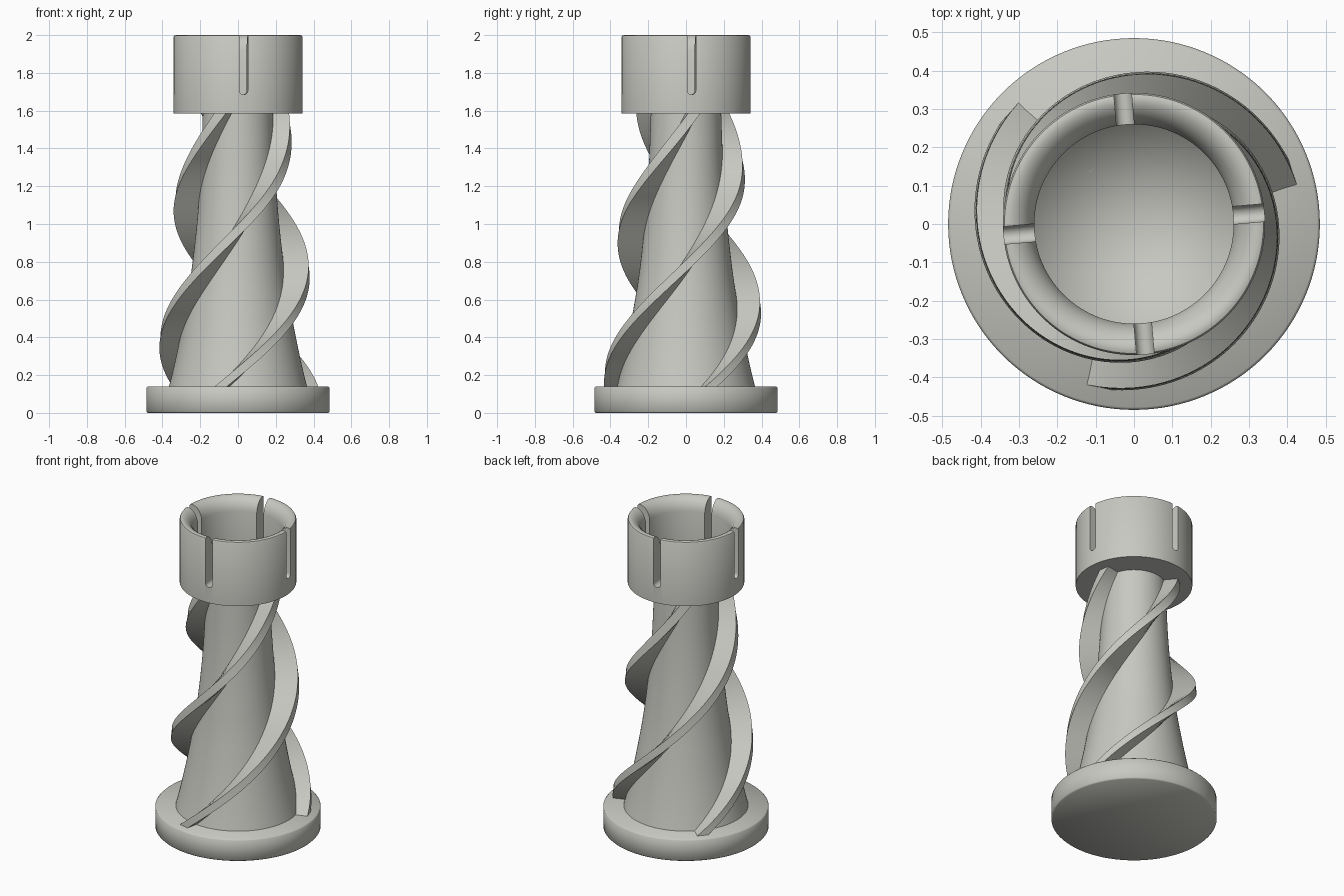
import bpy, bmesh, math
from mathutils import Matrix

if "Cube" in bpy.data.objects:
    bpy.data.objects.remove(bpy.data.objects["Cube"])

stone = bpy.data.materials.new("warm_grey")
stone.diffuse_color = (0.58, 0.58, 0.54, 1)
stone.use_nodes = True
stone.node_tree.nodes["Principled BSDF"].inputs["Base Color"].default_value = stone.diffuse_color


def add_object(name, bm):
    bmesh.ops.recalc_face_normals(bm, faces=bm.faces)
    me = bpy.data.meshes.new(name)
    bm.to_mesh(me)
    bm.free()
    me.materials.append(stone)
    ob = bpy.data.objects.new(name, me)
    bpy.context.collection.objects.link(ob)
    return ob


def activate(ob):
    bpy.ops.object.select_all(action='DESELECT')
    ob.select_set(True)
    bpy.context.view_layer.objects.active = ob


def smooth(ob, angle=32):
    activate(ob)
    bpy.ops.object.shade_smooth_by_angle(angle=math.radians(angle))


def lathe(name, profile, n=128):
    """Closed solid of revolution; first and last points lie on the axis."""
    bm = bmesh.new()
    rings = []
    for r, z in profile:
        if r == 0:
            rings.append([bm.verts.new((0, 0, z))] * n)
        else:
            rings.append([bm.verts.new((r * math.cos(2 * math.pi * i / n),
                                        r * math.sin(2 * math.pi * i / n), z)) for i in range(n)])
    for a, b in zip(rings, rings[1:]):
        for i in range(n):
            j = (i + 1) % n
            quad = list(dict.fromkeys((a[i], a[j], b[j], b[i])))
            bm.faces.new(quad)
    return add_object(name, bm)


def interp(table, z):
    for (z0, r0), (z1, r1) in zip(table, table[1:]):
        if z <= z1:
            return r0 + (r1 - r0) * (z - z0) / (z1 - z0)
    return table[-1][1]


def eased(table, z, w=0.1):
    """Slightly averaged lookup for a soft curve."""
    return sum(interp(table, z + w * k / 4) for k in range(-4, 5)) / 9


STEM = [(-0.2, 0.465), (0.14, 0.363), (0.4, 0.305), (0.7, 0.252), (1.0, 0.217),
        (1.25, 0.198), (1.585, 0.186), (1.8, 0.182)]
FIN = [(-0.2, 0.465), (0.14, 0.436), (0.4, 0.411), (0.6, 0.39), (0.8, 0.372), (1.0, 0.352),
       (1.15, 0.332), (1.3, 0.303), (1.5, 0.276), (1.8, 0.25)]

# Round foot
smooth(lathe("base", [(0, 0), (0.478, 0), (0.485, 0.007), (0.485, 0.133), (0.478, 0.14), (0, 0.14)]), 50)

# Flared stem with the cup on top: rounded rim, straight bore, conical floor
Z0, Z1 = 0.13, 1.585
profile = [(0, Z0)]
for i in range(25):
    z = Z0 + (Z1 - Z0) * i / 24
    profile.append((eased(STEM, z), z))
profile += [(0.342, Z1), (0.342, 1.99), (0.338, 1.997), (0.33, 2.0), (0.318, 1.999), (0.305, 1.994),
            (0.29, 1.983), (0.277, 1.967), (0.267, 1.947), (0.26, 1.92), (0.26, 1.67), (0, 1.40)]
cup = lathe("stem_and_cup", profile)

# Four round-bottomed slots in the cup wall
bm = bmesh.new()
w, bottom = 0.023, 1.685
outline = [(w, 2.1), (-w, 2.1)]
outline += [(w * math.cos(a), bottom + w + w * math.sin(a))
            for a in (math.pi + math.pi * k / 10 for k in range(11))]
for k in range(4):
    rot = Matrix.Rotation(math.radians(5 + 90 * k), 4, 'Z')
    near = [bm.verts.new(rot @ Matrix.Translation((x, 0.20, z)).translation) for x, z in outline]
    far = [bm.verts.new(rot @ Matrix.Translation((x, 0.42, z)).translation) for x, z in outline]
    bm.faces.new(near)
    bm.faces.new(far[::-1])
    m = len(outline)
    for i in range(m):
        bm.faces.new((near[i], far[i], far[(i + 1) % m], near[(i + 1) % m]))
cutter = add_object("slot_cutter", bm)
cutter.hide_render = True
mod = cup.modifiers.new("slots", 'BOOLEAN')
mod.operation = 'DIFFERENCE'
mod.solver = 'EXACT'
mod.object = cutter
activate(cup)
bpy.ops.object.modifier_apply(modifier=mod.name)
bpy.data.objects.remove(cutter)
smooth(cup)

# Three spiral fins wrapped around the stem
TURN, STEPS, HALF = 160, 90, 0.033
for k in range(3):
    bm = bmesh.new()
    prev = None
    for i in range(STEPS + 1):
        z = Z0 + (1.586 - Z0) * i / STEPS
        a = math.radians(18 + 120 * k + TURN * (z - 0.14))
        ri, ro = eased(STEM, z) - 0.008, eased(FIN, z)
        c, s = math.cos(a), math.sin(a)
        ring = [bm.verts.new((r * c - t * s, r * s + t * c, z))
                for r, t in ((ri, -HALF), (ro, -HALF), (ro, HALF), (ri, HALF))]
        if prev:
            for j in range(4):
                bm.faces.new((prev[j], prev[(j + 1) % 4], ring[(j + 1) % 4], ring[j]))
        else:
            bm.faces.new(ring[::-1])
        prev = ring
    bm.faces.new(prev)
    smooth(add_object(f"spiral_fin_{k + 1}", bm))
